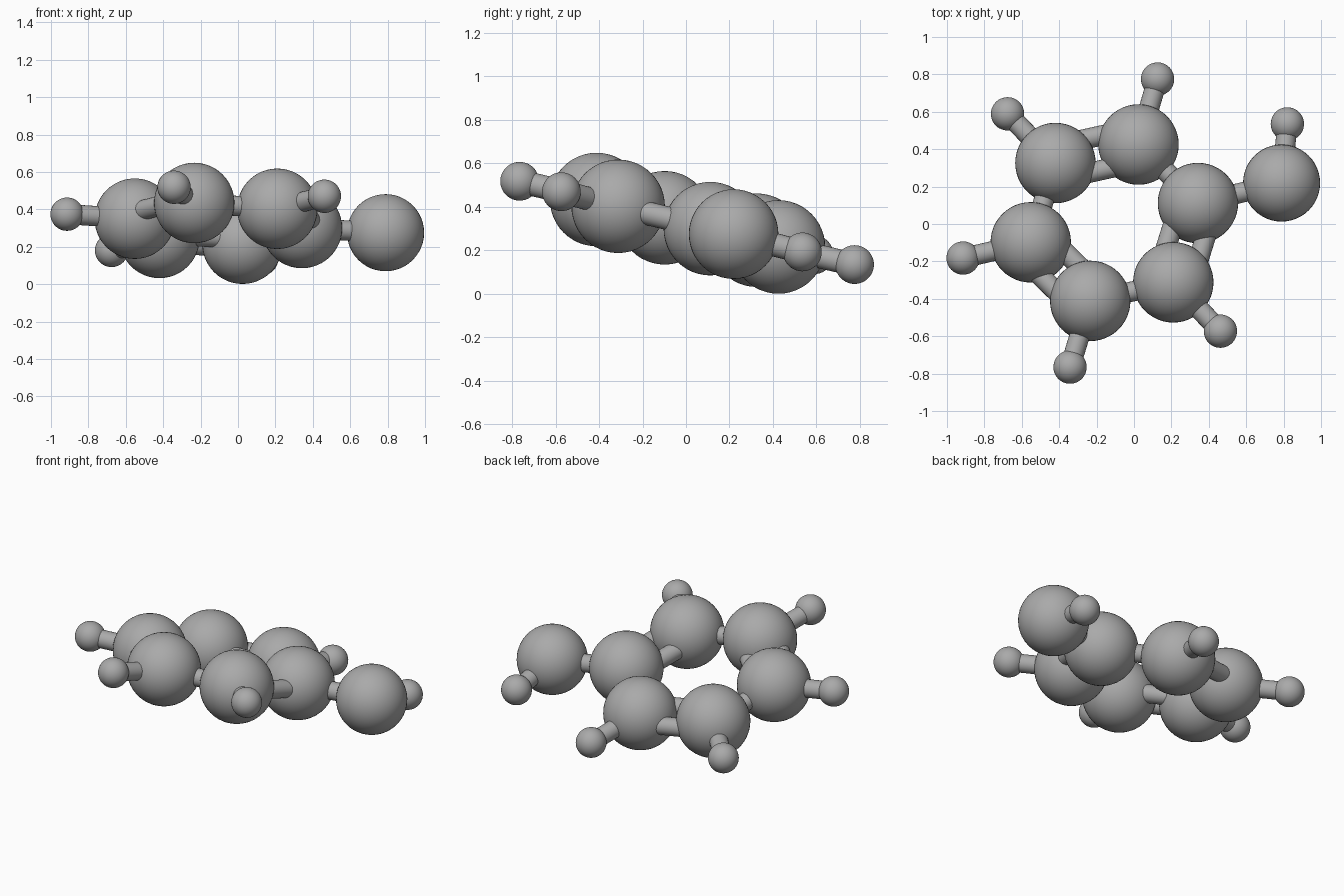
import bpy
from mathutils import Vector

cube = bpy.data.objects.get("Cube")
if cube:
    bpy.data.objects.remove(cube)

grey = bpy.data.materials.new("mid grey")
grey.use_nodes = True
grey.diffuse_color = (0.4, 0.4, 0.4, 1)
grey.node_tree.nodes["Principled BSDF"].inputs["Base Color"].default_value = (0.4, 0.4, 0.4, 1)

RING_R, OXYGEN_R, HYDROGEN_R, BOND_R = 0.215, 0.206, 0.089, 0.054
DOUBLE_OFFSET = 0.093


def finish(name):
    obj = bpy.context.object
    obj.name = name
    obj.data.materials.append(grey)
    bpy.ops.object.shade_smooth_by_angle()


def ball(name, centre, radius):
    bpy.ops.mesh.primitive_uv_sphere_add(segments=48, ring_count=24, radius=radius, location=centre)
    finish(name)


def bond(name, a, b, offset=Vector()):
    axis = b - a
    bpy.ops.mesh.primitive_cylinder_add(
        vertices=24, radius=BOND_R, depth=axis.length, location=(a + b) / 2 + offset,
        rotation=axis.to_track_quat("Z", "Y").to_euler())
    finish(name)


# Ring atoms: the far half is the near half reflected through the centre
centre = Vector((-0.105, 0.007, 0.325))
half = [Vector(p) for p in ((0.342, 0.112, 0.30), (0.024, 0.425, 0.216), (-0.42, 0.326, 0.247))]
ring = half + [2 * centre - p for p in half]
for i, p in enumerate(ring):
    ball(f"carbon_ball_{i + 1}", p, RING_R)

# Ring bonds alternate between single and double
for i, a in enumerate(ring):
    b = ring[(i + 1) % 6]
    if i % 2 == 0:
        bond(f"single_ring_bond_{i + 1}", a, b)
    else:
        side = ((a + b) / 2 - centre).normalized() * DOUBLE_OFFSET
        bond(f"outer_ring_bond_{i + 1}", a, b, side)
        bond(f"inner_ring_bond_{i + 1}", a, b, -side)

# Oxygen arm
oxygen = Vector((0.789, 0.219, 0.275))
ball("oxygen_ball", oxygen, OXYGEN_R)
bond("oxygen_bond", ring[0], oxygen)

# Hydrogen balls, one on each remaining atom
hydrogens = [(0.126, 0.775, 0.135), (-0.676, 0.589, 0.18), (-0.914, -0.182, 0.374),
             (-0.342, -0.765, 0.518), (0.462, -0.573, 0.47), (0.82, 0.535, 0.193)]
for i, (parent, p) in enumerate(zip(ring[1:] + [oxygen], hydrogens)):
    ball(f"hydrogen_ball_{i + 1}", p, HYDROGEN_R)
    bond(f"hydrogen_bond_{i + 1}", parent, Vector(p))
